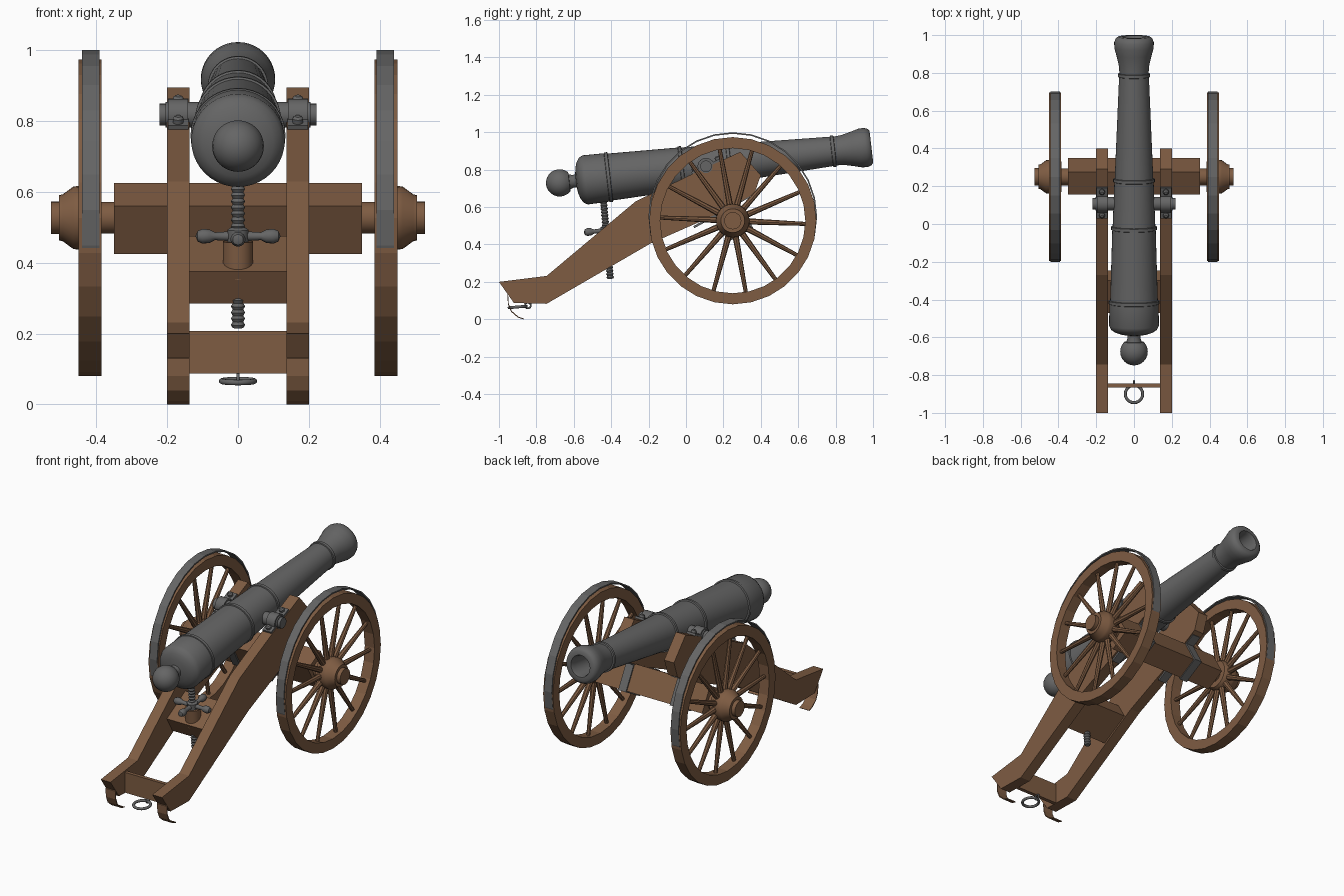
import bpy, bmesh, math
from mathutils import Matrix, Vector

cube = bpy.data.objects.get("Cube")
if cube:
    bpy.data.objects.remove(cube, do_unlink=True)


def material(name, colour):
    m = bpy.data.materials.new(name)
    m.use_nodes = True
    m.diffuse_color = (*colour, 1)
    m.node_tree.nodes["Principled BSDF"].inputs["Base Color"].default_value = (*colour, 1)
    return m


WOOD = material("brown wood", (0.21, 0.107, 0.055))
IRON = material("grey iron", (0.13, 0.13, 0.13))


def finish(name, bm, mat, matrix=Matrix(), smooth=False):
    bmesh.ops.remove_doubles(bm, verts=bm.verts, dist=1e-5)
    bmesh.ops.recalc_face_normals(bm, faces=bm.faces)
    me = bpy.data.meshes.new(name)
    bm.to_mesh(me)
    bm.free()
    me.materials.append(mat)
    ob = bpy.data.objects.new(name, me)
    bpy.context.collection.objects.link(ob)
    ob.matrix_world = matrix
    if smooth:
        bpy.ops.object.select_all(action='DESELECT')
        ob.select_set(True)
        bpy.context.view_layer.objects.active = ob
        bpy.ops.object.shade_smooth_by_angle(angle=math.radians(40))
    return ob


def lathe(name, profile, mat, matrix=Matrix(), sides=32, smooth=True):
    """Revolve (height, radius) pairs about local z."""
    bm = bmesh.new()
    vs = [bm.verts.new((r, 0, h)) for h, r in profile]
    es = [bm.edges.new(p) for p in zip(vs, vs[1:])]
    bmesh.ops.spin(bm, geom=vs + es, axis=(0, 0, 1), cent=(0, 0, 0),
                   angle=math.tau, steps=sides)
    return finish(name, bm, mat, matrix, smooth)


def prism(name, outline, x0, x1, mat):
    """Extrude a (y, z) outline along x."""
    bm = bmesh.new()
    f = bm.faces.new([bm.verts.new((x0, y, z)) for y, z in outline])
    new = bmesh.ops.extrude_face_region(bm, geom=[f])["geom"]
    bmesh.ops.translate(bm, vec=(x1 - x0, 0, 0),
                        verts=[v for v in new if isinstance(v, bmesh.types.BMVert)])
    return finish(name, bm, mat)


def box(name, size, mat, matrix):
    bm = bmesh.new()
    bmesh.ops.create_cube(bm, size=1)
    bmesh.ops.scale(bm, vec=size, verts=bm.verts)
    return finish(name, bm, mat, matrix)


def torus(name, major, minor, mat, matrix):
    ring = [(minor * math.sin(a), major + minor * math.cos(a))
            for a in (math.tau * i / 10 for i in range(11))]
    return lathe(name, ring, mat, matrix, 24)


def at(x, y, z, tilt=0.0):
    return Matrix.Translation((x, y, z)) @ Matrix.Rotation(math.radians(tilt), 4, 'X')


def along_x(side):
    return Matrix.Rotation(side * math.pi / 2, 4, 'Y')


# Barrel with reinforcing rings, knob and hollow bore
GUN = at(0, 0.107, 0.82, 6.6)
BARREL = GUN @ Matrix.Rotation(-math.pi / 2, 4, 'X')
knob = [(-0.788 - 0.073 * math.cos(a), 0.073 * math.sin(a))
        for a in (math.radians(15 * i) for i in range(10))]
body = [(-0.735, 0.04), (-0.715, 0.034), (-0.7, 0.036), (-0.695, 0.07), (-0.685, 0.1),
        (-0.67, 0.122), (-0.65, 0.132), (-0.535, 0.13)]
for t, r in ((-0.525, 0.128), (-0.13, 0.115), (0.125, 0.104), (0.685, 0.079)):
    body += [(t - 0.01, r), (t - 0.008, r + 0.006), (t + 0.008, r + 0.006), (t + 0.01, r - 0.002)]
body += [(0.74, 0.081), (0.79, 0.093), (0.83, 0.104), (0.86, 0.105), (0.88, 0.098), (0.89, 0.085),
         (0.89, 0.062), (0.87, 0.056), (0.4, 0.056), (0.4, 0)]
lathe("barrel", knob + body, IRON, BARREL, 40)

# Trunnions, cheeks and their ironwork
cheek = [(-1.0, 0.2), (-0.745, 0.232), (-0.27, 0.63), (0.03, 0.775), (0.29, 0.895), (0.4, 0.77),
         (0.365, 0.67), (0.157, 0.56), (0.06, 0.515), (-0.19, 0.405), (-0.745, 0.083), (-0.92, 0.087)]
hook = [(-0.955, 0.13), (-0.952, 0.08), (-0.935, 0.04), (-0.9, 0.01), (-0.87, 0.0)]
for s, label in ((-1, "right"), (1, "left")):
    prism(label + "_cheek", cheek, s * 0.137, s * 0.201, WOOD)
    prism(label + "_trail_hook", hook + [(y + 0.004, z + 0.004) for y, z in reversed(hook)],
          s * 0.137, s * 0.201, WOOD)
    lathe(label + "_trunnion", [(0.08, 0), (0.08, 0.036), (0.205, 0.036), (0.205, 0.031),
                                (0.221, 0.031), (0.221, 0)], IRON,
          Matrix.Translation((0, 0.107, 0.818)) @ along_x(s), 24)
    cap = at(s * 0.169, 0.113, 0.819, 25)
    box(label + "_cap_plate", (0.058, 0.18, 0.014), IRON, cap)
    lathe(label + "_cap_arch", [(-0.028, 0), (-0.028, 0.045), (0.028, 0.045), (0.028, 0)], IRON,
          Matrix.Translation((s * 0.169, 0.107, 0.818)) @ along_x(1), 24)
    for dy in (-0.068, 0.068):
        lathe(label + "_cap_bolt", [(0, 0.015), (0.014, 0.015), (0.02, 0.008), (0.02, 0)], IRON,
              cap @ Matrix.Translation((0, dy, 0.006)), 12)
    # Straps holding the axle under each cheek
    axle_frame = at(s * 0.169, 0.253, 0.525, 29)
    box(label + "_axle_strap", (0.05, 0.15, 0.168), IRON, axle_frame)
    box(label + "_strap_flange", (0.05, 0.34, 0.012), IRON,
        axle_frame @ Matrix.Translation((0, -0.03, 0.074)))

# Axle and cross members
box("axle_beam", (0.7, 0.134, 0.155), WOOD, at(0, 0.253, 0.525, 29))
box("rear_crossbar", (0.28, 0.022, 0.12), WOOD, at(0, -0.855, 0.148))
box("screw_block", (0.28, 0.2, 0.104), WOOD, at(0, -0.359, 0.38, 30))

# Towing ring and its eye
torus("towing_ring", 0.046, 0.008, IRON, at(0, -0.9, 0.066, 5))
torus("ring_eye", 0.015, 0.005, IRON, at(0, -0.845, 0.074) @ along_x(1))

# Elevating screw, socket and four-armed handle
SCREW = at(0, -0.427, 0.475, 5)
thread = [(-0.26, 0)]
for i in range(26):
    thread += [(-0.26 + i * 0.0175, 0.015), (-0.251 + i * 0.0175, 0.02)]
lathe("elevating_screw", thread + [(0.2, 0.015), (0.2, 0)], IRON, SCREW, 16)
lathe("screw_socket", [(-0.12, 0), (-0.12, 0.043), (-0.015, 0.043), (-0.015, 0)], WOOD, SCREW, 24)
lathe("handle_hub", [(-0.018, 0), (-0.018, 0.03), (0.018, 0.03), (0.025, 0.02), (0.025, 0)],
      IRON, SCREW, 20)
for i in range(4):
    arm = SCREW @ Matrix.Rotation(i * math.pi / 2, 4, 'Z') @ along_x(1)
    lathe("handle_arm", [(0.02, 0.014), (0.065, 0.011), (0.08, 0.019), (0.1, 0.021),
                         (0.114, 0.015), (0.12, 0)], IRON, arm, 14)

# Wheels: rim, iron tyre, hub and tapered spokes
for s, label in ((-1, "right"), (1, "left")):
    def wheel(x, dz=0.0):
        return Matrix.Translation((s * x, 0.25, 0.527 + dz)) @ along_x(s)

    lathe(label + "_wheel_rim", [(-0.032, 0.388), (-0.032, 0.447), (0.032, 0.447),
                                 (0.032, 0.388), (-0.032, 0.388)], WOOD, wheel(0.418), 28, False)
    lathe(label + "_tyre", [(-0.025, 0.443), (-0.025, 0.451), (0.025, 0.451),
                            (0.025, 0.443), (-0.025, 0.443)], IRON, wheel(0.416, 0.022), 28, False)
    lathe(label + "_hub", [(0.34, 0), (0.34, 0.045), (0.385, 0.045), (0.385, 0.08), (0.4, 0.088),
                           (0.45, 0.09), (0.465, 0.088), (0.495, 0.066), (0.505, 0.064),
                           (0.505, 0.046), (0.528, 0.046), (0.528, 0)], WOOD, wheel(0), 24)
    for i in range(14):
        turn = Matrix.Rotation(math.radians(-2.5) + math.tau * i / 14, 4, 'X')
        spoke = (Matrix.Translation((s * 0.418, 0.25, 0.527)) @ turn
                 @ Matrix.Rotation(-math.pi / 2, 4, 'X'))
        lathe(label + "_spoke", [(0.06, 0.018), (0.12, 0.016), (0.395, 0.0105)], WOOD, spoke, 8)
